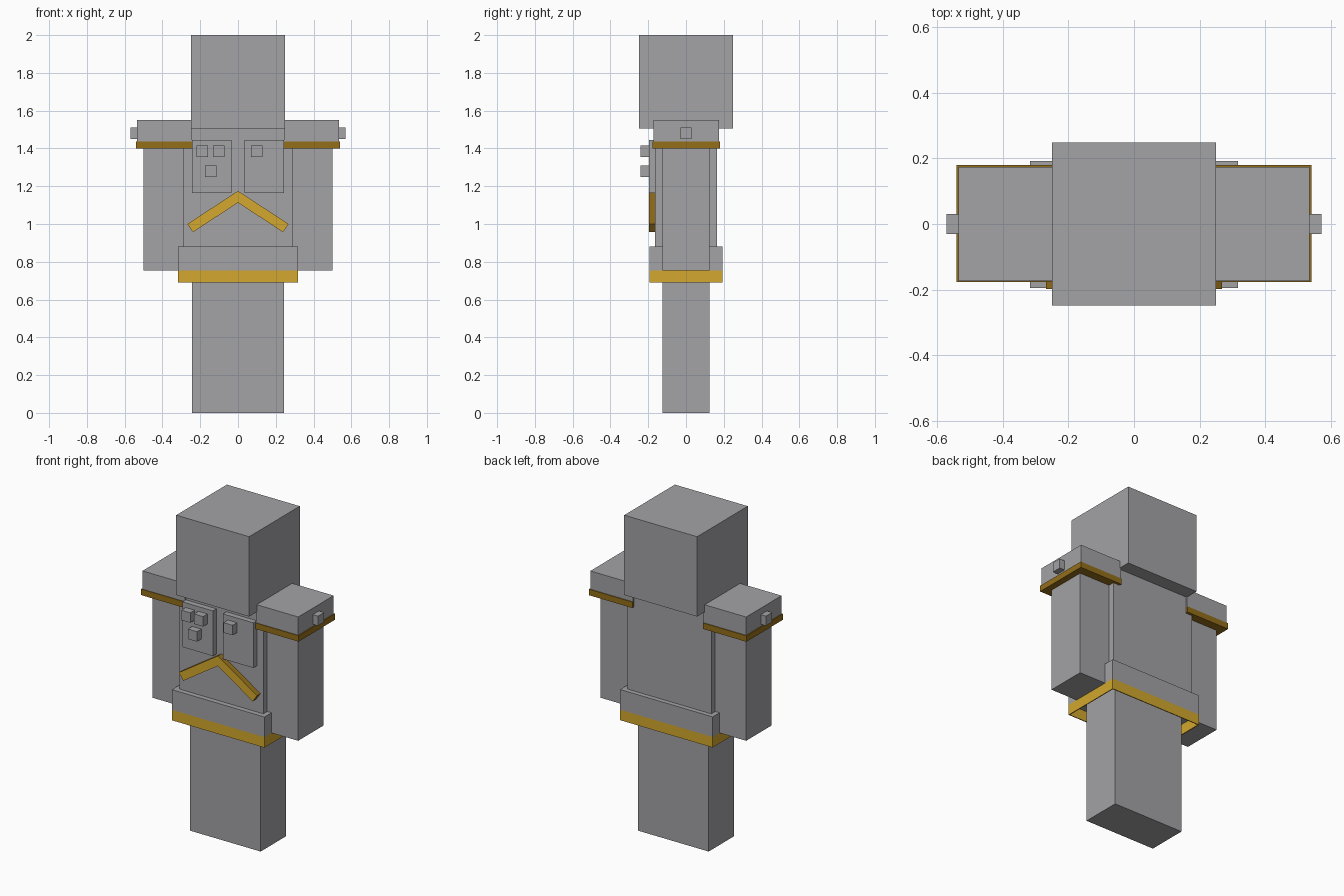
import bpy, bmesh

if "Cube" in bpy.data.objects:
    bpy.data.objects.remove(bpy.data.objects["Cube"])


def material(name, r, g, b):
    lin = lambda c: ((c / 255 + 0.055) / 1.055) ** 2.4
    m = bpy.data.materials.new(name)
    m.diffuse_color = (lin(r), lin(g), lin(b), 1)
    m.use_nodes = True
    m.node_tree.nodes["Principled BSDF"].inputs["Base Color"].default_value = m.diffuse_color
    return m


GREY = material("stone grey", 163, 162, 165)
GOLD = material("gold", 211, 168, 46)
DARK_GOLD = material("dark gold", 147, 110, 25)


def finish(name, bm, *mats):
    bmesh.ops.recalc_face_normals(bm, faces=bm.faces)
    me = bpy.data.meshes.new(name)
    bm.to_mesh(me)
    bm.free()
    for m in mats:
        me.materials.append(m)
    ob = bpy.data.objects.new(name, me)
    bpy.context.collection.objects.link(ob)
    return ob


def box(name, mat, x, y, z, open_ends=False):
    """Box from (min, max) ranges; open_ends leaves only the four walls."""
    bm = bmesh.new()
    bmesh.ops.create_cube(bm, size=1)
    for v in bm.verts:
        v.co = [r[0] + (c + 0.5) * (r[1] - r[0]) for c, r in zip(v.co, (x, y, z))]
    if open_ends:
        caps = [f for f in bm.faces if abs(f.normal.z) > 0.9]
        bmesh.ops.delete(bm, geom=caps, context='FACES_ONLY')
    return finish(name, bm, mat)


# Head, torso and legs
box("head", GREY, (-0.25, 0.25), (-0.248, 0.248), (1.505, 2.0))
box("torso", GREY, (-0.288, 0.288), (-0.163, 0.163), (0.80, 1.505))
box("legs", GREY, (-0.243, 0.243), (-0.125, 0.125), (0, 0.78))

# Belt with an open gold hem below it
box("belt", GREY, (-0.317, 0.317), (-0.194, 0.192), (0.755, 0.88))
hem = box("belt_hem", GOLD, (-0.317, 0.317), (-0.194, 0.192), (0.69, 0.755), True)
wall = hem.modifiers.new("wall", 'SOLIDIFY')
wall.thickness = 0.008
wall.offset = -1

# Arms, shoulder pads, pad trims and side studs, mirrored
for side, s in (("left", -1), ("right", 1)):
    def span(a, b):
        return tuple(sorted((s * a, s * b)))
    box(side + "_arm", GREY, span(0.25, 0.50), (-0.125, 0.125), (0.755, 1.42))
    box(side + "_shoulder_pad", GREY, span(0.243, 0.534), (-0.173, 0.174), (1.435, 1.55))
    box(side + "_pad_trim", DARK_GOLD, span(0.243, 0.54), (-0.177, 0.179), (1.40, 1.437))
    box(side + "_pad_stud", GREY, span(0.52, 0.57), (-0.03, 0.03), (1.45, 1.51))
    box(side + "_chest_plate", GREY, span(0.034, 0.243), (-0.197, -0.16), (1.165, 1.445))

# Buttons on the chest plates
for i, (x, z) in enumerate([(-0.19, 1.385), (-0.102, 1.385), (-0.145, 1.28), (0.10, 1.385)]):
    box(f"button_{i + 1}", GREY, (x - 0.031, x + 0.031), (-0.24, -0.19), (z - 0.031, z + 0.031))

# Chest chevron: extruded profile, gold front and darker edges
half = [(0, 1.175), (0.268, 1.0), (0.238, 0.957), (0, 1.113)]
outline = half + [(-x, z) for x, z in half[2:0:-1]]
bm = bmesh.new()
front = bm.faces.new([bm.verts.new((x, -0.197, z)) for x, z in outline])
ext = bmesh.ops.extrude_face_region(bm, geom=[front], use_keep_orig=True)
bmesh.ops.translate(bm, vec=(0, 0.036, 0),
                    verts=[e for e in ext["geom"] if isinstance(e, bmesh.types.BMVert)])
bm.normal_update()
for f in bm.faces:
    f.material_index = 0 if abs(f.normal.y) > 0.9 else 1
finish("chest_chevron", bm, GOLD, DARK_GOLD)
